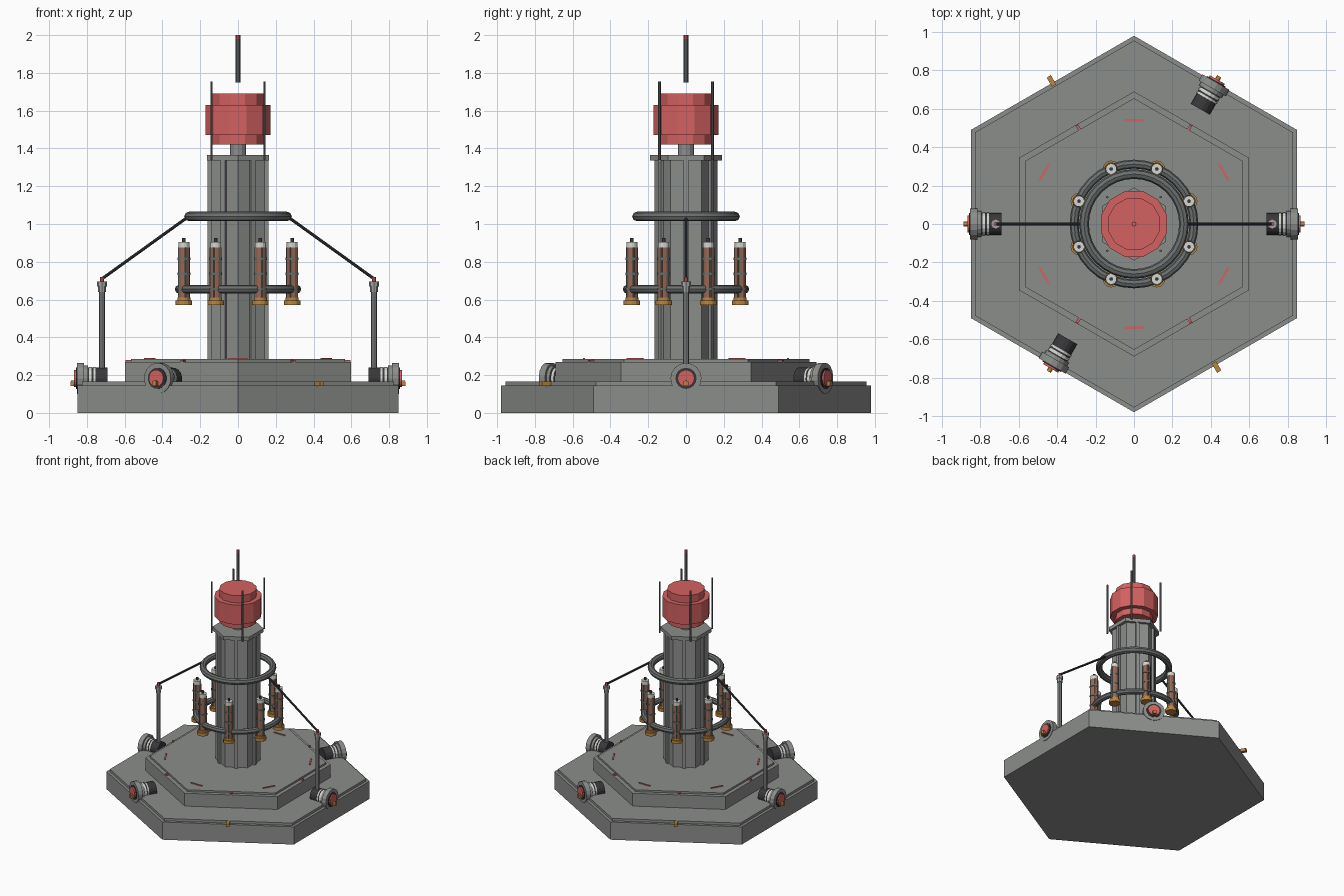
import bpy
import bmesh
from math import cos, sin, pi, radians
from mathutils import Vector, Matrix

old = bpy.data.objects.get("Cube")
if old:
    bpy.data.objects.remove(old, do_unlink=True)


def material(name, *rgb):
    m = bpy.data.materials.new(name)
    m.use_nodes = True
    col = (*rgb, 1)
    m.diffuse_color = col
    m.node_tree.nodes["Principled BSDF"].inputs["Base Color"].default_value = col
    return m


GREY = material("hull grey", .26, .27, .26)
STEEL = material("ring steel", .15, .16, .16)
LIGHT = material("light steel", .36, .37, .36)
DARK = material("dark rubber", .04, .04, .045)
RED = material("signal red", .65, .12, .12)
COPPER = material("copper", .30, .14, .09)
GOLD = material("brass", .50, .24, .05)
WHITE = material("pale ceramic", .68, .68, .64)

UP = Vector((0, 0, 1))


def finish(name, bm, mat):
    me = bpy.data.meshes.new(name)
    bmesh.ops.recalc_face_normals(bm, faces=bm.faces)
    bm.to_mesh(me)
    bm.free()
    me.materials.append(mat)
    ob = bpy.data.objects.new(name, me)
    bpy.context.collection.objects.link(ob)
    return ob


def rod(name, a, b, r, mat, sides=12, turn=0):
    """Prism of the given side count running from a to b."""
    a, b = Vector(a), Vector(b)
    d = b - a
    bm = bmesh.new()
    m = Matrix.Translation((a + b) / 2) @ UP.rotation_difference(d).to_matrix().to_4x4()
    bmesh.ops.create_cone(bm, cap_ends=True, segments=sides, radius1=r, radius2=r,
                          depth=d.length, matrix=m @ Matrix.Rotation(turn, 4, 'Z'))
    return finish(name, bm, mat)


def post(name, x, y, z0, z1, r, mat, sides=12, turn=0):
    return rod(name, (x, y, z0), (x, y, z1), r, mat, sides, turn)


def radial_box(name, angle, dist, z, size, mat):
    """Box with its length axis pointing outward at the given angle."""
    bm = bmesh.new()
    m = (Matrix.Rotation(angle, 4, 'Z') @ Matrix.Translation((dist, 0, z))
         @ Matrix.Diagonal((*size, 1)))
    bmesh.ops.create_cube(bm, size=1, matrix=m)
    return finish(name, bm, mat)


def ring(name, z, major, minor, mat):
    bpy.ops.mesh.primitive_torus_add(location=(0, 0, z), major_radius=major,
                                     minor_radius=minor, major_segments=32,
                                     minor_segments=8)
    ob = bpy.context.object
    ob.name = name
    ob.data.materials.append(mat)
    bpy.ops.object.shade_smooth_by_angle(angle=radians(30))


# stepped hexagonal platform
for name, z0, z1, r in (("base", 0, .145, .98), ("base_deck", .145, .165, .955),
                        ("tier", .165, .27, .69), ("tier_deck", .27, .285, .655)):
    post(name, 0, 0, z0, z1, r, GREY, 6)

# column with a cap and a narrow strip on each face
post("column", 0, 0, .285, 1.335, .166, GREY, 6)
post("column_cap", 0, 0, 1.335, 1.365, .19, GREY, 6)

# details repeated on the six sides and corners
for k in range(6):
    side = k * pi / 3
    corner = side + pi / 6
    radial_box("column_strip", side, .15, .81, (.022, .026, 1.05), GREY)
    radial_box("edge_clip", side, .86, .155, (.055, .025, .024), GOLD)
    radial_box("ledge_marker", side, .578, .275, (.034, .014, .012), RED)
    radial_box("deck_dash", corner, .54, .287, (.012, .1, .006), RED)

# beacon head
post("neck", 0, 0, 1.365, 1.42, .043, GREY)
post("beacon_core", 0, 0, 1.42, 1.69, .14, RED, 12, pi / 12)
post("beacon_drum", 0, 0, 1.47, 1.63, .178, RED, 12, pi / 12)

# antennas
post("mast", 0, 0, 1.75, 1.98, .012, STEEL, 8)
post("mast_tip", 0, 0, 1.98, 2, .013, RED, 8)
for x in (-.14, .14):
    for y in (-.14, .14):
        post("whip_antenna", x, y, 1.34, 1.755, .007, STEEL, 6)

# rings around the column
ring("upper_ring", 1.04, .26, .025, STEEL)
ring("lower_ring", .655, .312, .023, STEEL)

# eight coil tubes on the lower ring
TUBE = (("foot", .57, .595, .044, GOLD), ("collar", .595, .61, .035, GOLD),
        ("coil", .61, .875, .03, COPPER), ("cap", .875, .905, .029, WHITE),
        ("tip", .905, .925, .009, DARK))
for k in range(8):
    a = (k + .5) * pi / 4
    x, y = .31 * cos(a), .31 * sin(a)
    for part, z0, z1, r, mat in TUBE:
        post("tube_" + part, x, y, z0, z1, r, mat)
    for z in (.65, .73, .81):
        post("tube_band", x, y, z, z + .012, .034, STEEL)
    for j in range(4):
        b = a + j * pi / 2
        post("tube_rib", x + .028 * cos(b), y + .028 * sin(b), .61, .875, .006, STEEL, 6)

# cable poles
for s in (-1, 1):
    x = .72 * s
    post("pole", x, 0, .165, .64, .016, GREY, 8)
    post("pole_collar", x, 0, .64, .67, .02, LIGHT, 8)
    post("pole_cap", x, 0, .67, .695, .026, LIGHT, 8)
    post("pole_lamp", x, 0, .695, .72, .011, RED, 8)
    rod("cable", (x, 0, .71), (.275 * s, 0, 1.03), .008, DARK, 8)

# four outward-facing lamps on the platform edge
LAMP = (("barrel", .69, .81, .057, DARK), ("front_band", .755, .766, .06, WHITE),
        ("rear_band", .775, .79, .06, WHITE), ("housing", .795, .82, .068, GREY),
        ("flange", .815, .853, .082, GREY), ("bezel", .853, .858, .056, DARK),
        ("lens", .853, .868, .045, RED), ("stud", .868, .885, .012, GOLD))
for deg in (0, 60, 180, 240):
    d = Vector((cos(radians(deg)), sin(radians(deg)), 0))
    for part, r0, r1, r, mat in LAMP:
        lift = UP * (.16 if part == "stud" else .183)
        rod("lamp_" + part, d * r0 + lift, d * r1 + lift, r, mat, 16)
